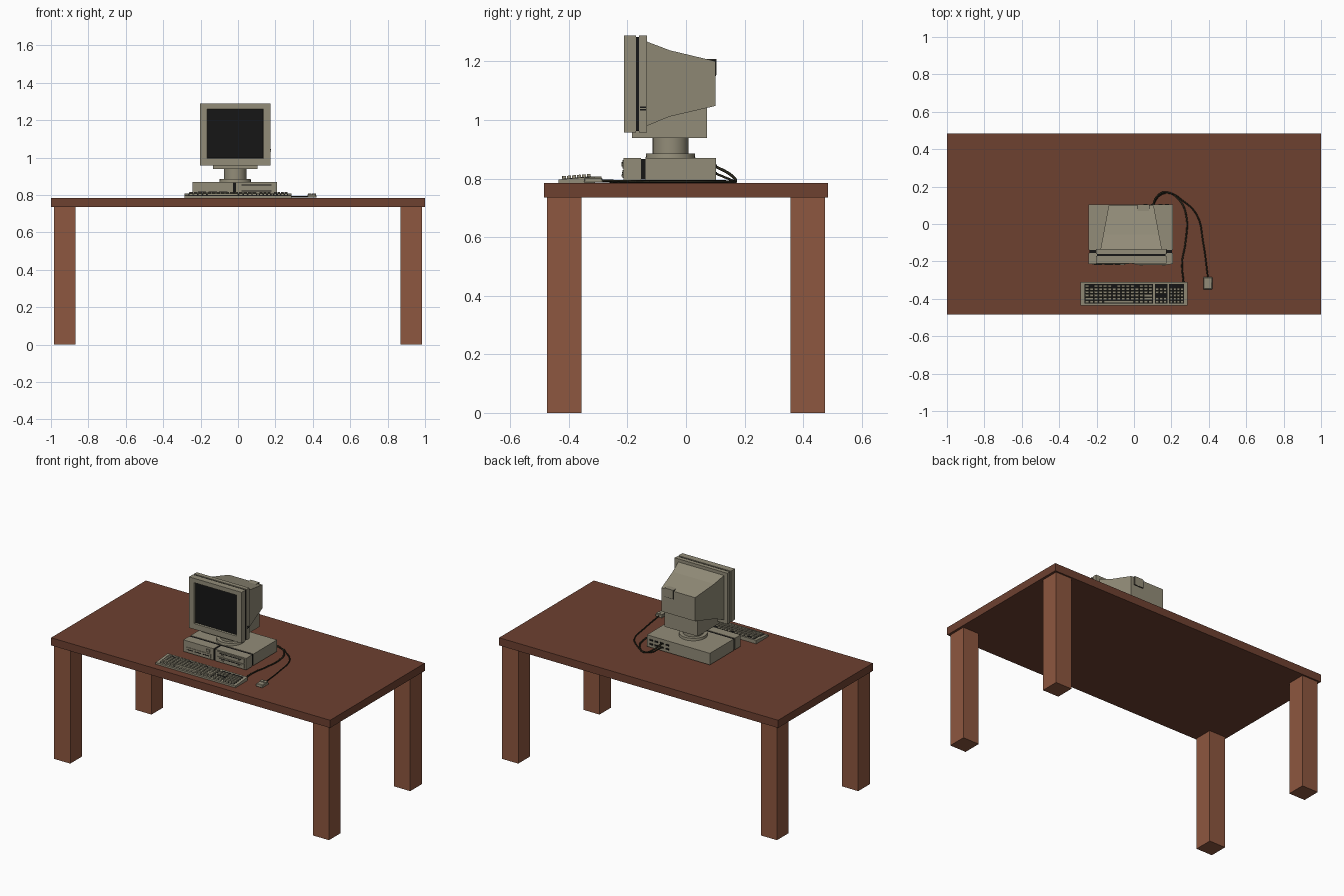
import bpy, bmesh, math
from mathutils import Matrix, Vector

if "Cube" in bpy.data.objects:
    bpy.data.objects.remove(bpy.data.objects["Cube"])


def mat(name, col):
    m = bpy.data.materials.new(name)
    m.diffuse_color = (*col, 1)
    m.use_nodes = True
    m.node_tree.nodes["Principled BSDF"].inputs["Base Color"].default_value = m.diffuse_color
    return m


WOOD = mat("wood_top", (0.155, 0.052, 0.03))
LEG = mat("wood_leg", (0.27, 0.095, 0.05))
BEIGE = mat("beige_plastic", (0.29, 0.265, 0.19))
BLACK = mat("black_plastic", (0.008, 0.008, 0.008))
CORD = mat("cord", (0.02, 0.018, 0.01))


def finish(name, bm, material):
    bmesh.ops.recalc_face_normals(bm, faces=bm.faces)
    me = bpy.data.meshes.new(name)
    bm.to_mesh(me)
    bm.free()
    me.materials.append(material)
    ob = bpy.data.objects.new(name, me)
    bpy.context.collection.objects.link(ob)
    return ob


def add_box(bm, x, y, z, taper=1.0):
    """Box between (min, max) pairs, with the top scaled by taper."""
    c = Vector((sum(x) / 2, sum(y) / 2, sum(z) / 2))
    s = Vector((x[1] - x[0], y[1] - y[0], z[1] - z[0]))
    vs = bmesh.ops.create_cube(bm, size=1)["verts"]
    for v in vs:
        k = taper if v.co.z > 0 else 1
        v.co = Vector((v.co.x * s.x * k, v.co.y * s.y * k, v.co.z * s.z)) + c


def box(name, x, y, z, material=BEIGE, taper=1.0, bevel=0):
    bm = bmesh.new()
    add_box(bm, x, y, z, taper)
    if bevel:
        bmesh.ops.bevel(bm, geom=bm.edges[:], offset=bevel, segments=1, affect='EDGES')
    return finish(name, bm, material)


def boxes(name, items, material=BEIGE):
    bm = bmesh.new()
    for it in items:
        add_box(bm, *it)
    return finish(name, bm, material)


def loft(name, loops, material=BEIGE):
    """Skin rectangles (y, x0, x1, z0, z1) in order and cap both ends."""
    bm = bmesh.new()
    rings = [[bm.verts.new(p) for p in ((a, y, c), (b, y, c), (b, y, d), (a, y, d))]
             for y, a, b, c, d in loops]
    for r, s in zip(rings, rings[1:]):
        for i in range(4):
            j = (i + 1) % 4
            bm.faces.new((r[i], r[j], s[j], s[i]))
    bm.faces.new(rings[0])
    bm.faces.new(rings[-1])
    return finish(name, bm, material)


def disc(name, x, y, z, r, r2):
    bm = bmesh.new()
    bmesh.ops.create_cone(bm, cap_ends=True, segments=24, radius1=r, radius2=r2,
                          depth=z[1] - z[0], matrix=Matrix.Translation((x, y, sum(z) / 2)))
    ob = finish(name, bm, BEIGE)
    bpy.context.view_layer.objects.active = ob
    ob.select_set(True)
    bpy.ops.object.shade_smooth_by_angle()
    ob.select_set(False)


def cable(name, pts, r=0.005):
    cu = bpy.data.curves.new(name, 'CURVE')
    cu.dimensions = '3D'
    cu.bevel_depth, cu.bevel_resolution, cu.resolution_u = r, 1, 5
    sp = cu.splines.new('BEZIER')
    sp.bezier_points.add(len(pts) - 1)
    for b, p in zip(sp.bezier_points, pts):
        b.co = p
        b.handle_left_type = b.handle_right_type = 'AUTO'
    cu.materials.append(CORD)
    bpy.context.collection.objects.link(bpy.data.objects.new(name, cu))


# Table
box("table_top", (-1, 1), (-0.485, 0.485), (0.735, 0.785), WOOD)
for sx, nx in ((-1, "left"), (1, "right")):
    for sy, ny in ((-1, "front"), (1, "back")):
        box(f"{ny}_{nx}_leg", sorted((sx * 0.87, sx * 0.985)),
            sorted((sy * 0.357, sy * 0.475)), (0, 0.736), LEG)

# Computer case: body, dark seam, front panel, feet
X0, X1 = -0.243, 0.208
box("case_body", (X0, X1), (-0.138, 0.103), (0.795, 0.87))
box("case_seam", (X0 + 0.004, X1 - 0.004), (-0.156, -0.136), (0.797, 0.867), BLACK)
box("case_front_left", (X0, -0.026), (-0.213, -0.154), (0.795, 0.87))
box("case_front_right", (-0.012, X1), (-0.213, -0.154), (0.795, 0.87))
box("case_front_strip", (-0.026, -0.012), (-0.209, -0.154), (0.795, 0.868), BLACK)
boxes("case_feet", [((x, x + 0.03), (y, y + 0.03), (0.785, 0.796))
                    for x in (X0 + 0.02, X1 - 0.05) for y in (-0.19, 0.05)], BLACK)

# Drives, slots and buttons on the front
boxes("drive_fronts", [((0.003, 0.195), (-0.217, -0.21), (z, z + 0.028))
                       for z in (0.802, 0.835)])
boxes("drive_slots", [((0.02, 0.178), (-0.2185, -0.21), (z, z + 0.004))
                      for z in (0.819, 0.852)], BLACK)
boxes("drive_buttons", [((x, x + 0.018), (-0.221, -0.21), (z, z + 0.006))
                        for x in (0.03, 0.15) for z in (0.808, 0.841)])
box("power_panel", (-0.225, -0.045), (-0.216, -0.21), (0.802, 0.83))
boxes("panel_slots", [((x, x + 0.045), (-0.218, -0.21), (0.814, 0.818))
                      for x in (-0.215, -0.158, -0.101)], BLACK)
box("power_button", (-0.075, -0.05), (-0.22, -0.21), (0.842, 0.857))

# Ports on the back
boxes("back_ports", [((x, x + 0.022), (0.1, 0.106), (z, z + 0.01))
                     for x in (0.05, 0.09, 0.13, 0.165) for z in (0.812, 0.838)], BLACK)

# Monitor stand
CX = -0.015
disc("swivel_base", CX, -0.053, (0.869, 0.885), 0.085, 0.083)
disc("swivel_neck", CX, -0.053, (0.884, 0.94), 0.061, 0.061)
box("monitor_lower_housing", (CX - 0.119, CX + 0.119), (-0.184, 0.072), (0.939, 1.065))

# Monitor: front bezel with recessed opening, dark seam, rear frame, tapered back
M0, M1 = CX - 0.188, CX + 0.189
loft("monitor_bezel", [(-0.17, M0, M1, 0.958, 1.288), (-0.211, M0, M1, 0.958, 1.288),
                       (-0.211, -0.166, 0.136, 0.995, 1.26),
                       (-0.199, -0.163, 0.133, 0.998, 1.257)])
box("screen", (-0.164, 0.134), (-0.201, -0.198), (0.997, 1.258), BLACK)
box("monitor_seam", (M0 + 0.005, M1 - 0.005), (-0.172, -0.158), (0.963, 1.283), BLACK)
box("monitor_rear_frame", (M0, M1), (-0.16, -0.133), (0.958, 1.288))
loft("monitor_back", [(y, CX - w, CX + w, a, b) for y, w, a, b in (
    (-0.134, 0.164, 0.98, 1.268), (-0.055, 0.149, 1.012, 1.238), (0.1, 0.12, 1.048, 1.201))])
boxes("monitor_side_controls", [((M1 - 0.003, M1 + 0.002), (-0.157, -0.137), (z, z + 0.005))
                                for z in (1.032, 1.041)], BLACK)
box("back_tab_edge", (0.016, 0.084), (0.066, 0.1025), (1.15, 1.206), BLACK)
box("back_tab", (0.019, 0.081), (0.069, 0.104), (1.153, 1.2085))

# Keyboard: wedge body, dark key bed, keys
KF, KB = -0.435, -0.31


def kz(y):
    return 0.797 + 0.011 * (y - KF) / (KB - KF)


def tilt(ob):
    for v in ob.data.vertices:
        if v.co.z > 0.79:
            v.co.z += kz(v.co.y) - 0.797


tilt(box("keyboard_body", (-0.286, 0.286), (KF, KB), (0.785, 0.797)))
tilt(boxes("key_bed", [((a, b), (-0.424, -0.322), (0.7955, 0.798))
                       for a, b in ((-0.265, 0.102), (0.112, 0.178), (0.188, 0.268))], BLACK))
keys = []
for x, n, pitch in ((-0.263, 15, 0.0242), (0.1135, 3, 0.021), (0.1895, 4, 0.0192)):
    for row in range(6):
        y = -0.423 + row * 0.0168
        i = 0
        while i < n:
            if row == 5 and (i in (1, 6, 11) or n == 4):    # gaps in function row
                i += 1
                continue
            if n == 3 and row in (2, 5):                    # gaps in arrow block
                i += 1
                continue
            w = 7 if (n == 15 and row == 0 and i == 4) else 1
            if n == 15 and ((row in (1, 2) and i == 13) or (row == 1 and i == 0)):
                w = 2
            keys.append(((x + i * pitch + 0.0015, x + (i + w) * pitch - 0.0015),
                         (y, y + 0.014), (0.797, 0.807), 0.86 if w == 1 else 0.96))
            i += w
tilt(boxes("keys", keys))

# Mouse
box("mouse_body", (0.37, 0.42), (-0.35, -0.283), (0.786, 0.804), taper=0.9, bevel=0.003)
boxes("mouse_buttons", [((x, x + 0.02), (-0.312, -0.288), (0.802, 0.807)) for x in (0.374, 0.396)])

# Cables from the back of the case
cable("keyboard_cable", [(0.1, 0.1, 0.842), (0.125, 0.15, 0.815), (0.175, 0.17, 0.79),
                         (0.245, 0.125, 0.79), (0.28, 0.04, 0.79), (0.275, -0.1, 0.79),
                         (0.257, -0.21, 0.79), (0.265, -0.312, 0.792)])
cable("mouse_cable", [(0.1, 0.1, 0.818), (0.14, 0.155, 0.795), (0.19, 0.165, 0.79),
                      (0.26, 0.125, 0.79), (0.335, 0.05, 0.79), (0.37, -0.1, 0.79),
                      (0.395, -0.285, 0.793)], 0.004)
